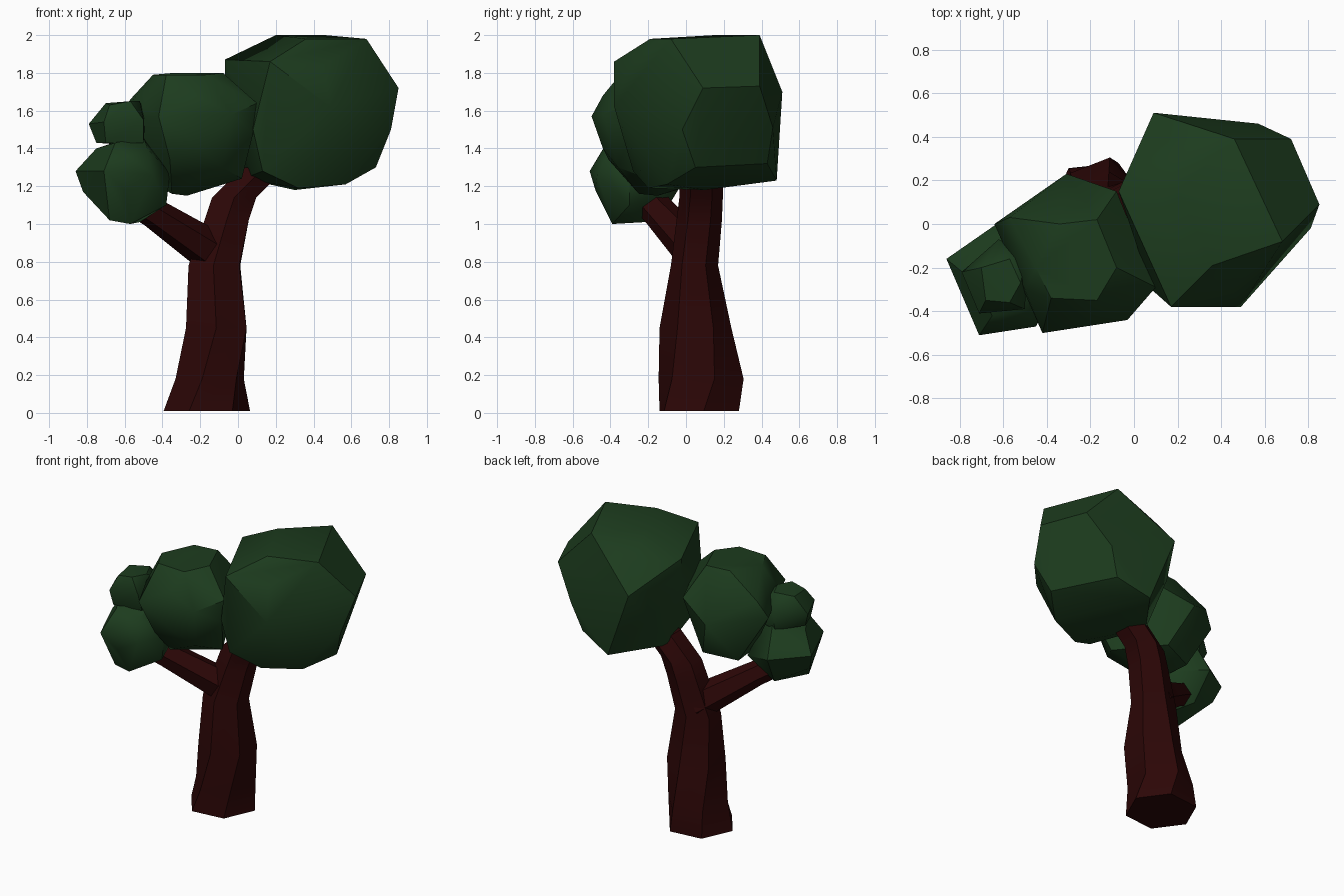
import bpy, bmesh, math
from mathutils import Vector

cube = bpy.data.objects.get("Cube")
if cube:
    bpy.data.objects.remove(cube, do_unlink=True)


def material(name, color):
    mat = bpy.data.materials.new(name)
    mat.use_nodes = True
    mat.diffuse_color = (*color, 1)
    mat.node_tree.nodes["Principled BSDF"].inputs["Base Color"].default_value = (*color, 1)
    return mat


leaf_green = material("leaf green", (.012, .045, .013))
bark_brown = material("bark brown", (.025, .002, .002))


def finish(bm, name, mat, angle):
    """Turn a bmesh into a shaded object with one material."""
    bmesh.ops.recalc_face_normals(bm, faces=bm.faces)
    mesh = bpy.data.meshes.new(name)
    bm.to_mesh(mesh)
    bm.free()
    mesh.materials.append(mat)
    obj = bpy.data.objects.new(name, mesh)
    bpy.context.collection.objects.link(obj)
    bpy.ops.object.select_all(action='DESELECT')
    obj.select_set(True)
    bpy.context.view_layer.objects.active = obj
    bpy.ops.object.shade_smooth_by_angle(angle=math.radians(angle))


def foliage(name, corners):
    """Faceted clump: the convex hull of a few corners."""
    bm = bmesh.new()
    for corner in corners:
        bm.verts.new(corner)
    hull = bmesh.ops.convex_hull(bm, input=bm.verts)
    loose = {v for v in hull["geom_interior"] + hull["geom_unused"]
             if isinstance(v, bmesh.types.BMVert)}
    bmesh.ops.delete(bm, geom=list(loose), context='VERTS')
    bmesh.ops.dissolve_limit(bm, angle_limit=math.radians(5),
                             verts=bm.verts, edges=bm.edges)
    finish(bm, name, leaf_green, 38)


def limb(name, axis, rings, sides=6):
    """Loft six-sided rings (centre, x radius, y radius, turn) set square to an axis."""
    bm = bmesh.new()
    tilt = Vector((0, 0, 1)).rotation_difference(Vector(axis))
    loops = []
    for centre, rx, ry, turn in rings:
        loop = []
        for i in range(sides):
            a = math.radians(turn) + math.tau * i / sides
            offset = tilt @ Vector((rx * math.cos(a), ry * math.sin(a), 0))
            loop.append(bm.verts.new(Vector(centre) + offset))
        loops.append(loop)
    for low, high in zip(loops, loops[1:]):
        for i in range(sides):
            j = (i + 1) % sides
            bm.faces.new((low[i], low[j], high[j], high[i]))
    bm.faces.new(loops[0])
    bm.faces.new(loops[-1])
    finish(bm, name, bark_brown, 30)


# Trunk twisting upwards and bending into the main branch
limb("trunk", (0, 0, 1), [
    ((-.165, .07, .01), .23, .23, 246),
    ((-.15, .08, .18), .19, .23, 258),
    ((-.115, .05, .45), .185, .19, 270),
    ((-.125, .045, .78), .155, .125, 268),
    ((-.06, .07, 1.02), .135, .12, 270),
    ((-.02, .08, 1.14), .135, .115, 270),
    ((.14, .08, 1.3), .135, .115, 270),
])

# Side branch
limb("side_branch", (-.31, -.17, .2), [
    ((-.12, .06, .84), .115, .11, 250),
    ((-.45, -.14, 1.06), .08, .09, 250),
    ((-.56, -.2, 1.13), .08, .09, 250),
])

# Large clump: a front rim, a back rim and slightly domed ends
front_rim = [
    (.17, -.38, 1.86), (.36, -.19, 1.98), (.68, -.08, 1.98), (.85, .09, 1.72),
    (.81, -.02, 1.5), (.73, .05, 1.3), (.57, -.1, 1.21), (.32, -.2, 1.19),
    (.13, -.28, 1.28), (.08, -.3, 1.5),
]
front_dome = [(.49, -.38, 1.62), (.45, -.3, 1.84)]
back_rim = [
    (-.07, .15, 1.87), (.2, .15, 2), (.46, .39, 2), (.72, .39, 1.73),
    (.57, .46, 1.51), (.5, .43, 1.32), (.27, .48, 1.23), (.3, .1, 1.18),
    (.03, .15, 1.24), (-.07, .15, 1.72),
]
back_dome = [(.09, .51, 1.7), (.15, .38, 1.88), (.03, .36, 1.5)]
foliage("large_foliage", front_rim + front_dome + back_rim + back_dome)

# Middle clump: crown, waist, domed front and underside
crown = [
    (-.34, 0, 1.8), (-.17, .02, 1.8), (-.08, -.2, 1.8),
    (-.17, -.35, 1.79), (-.38, -.34, 1.79), (-.45, -.2, 1.79),
]
waist = [
    (-.64, 0, 1.55), (-.57, .03, 1.66), (-.31, .23, 1.5), (-.08, .15, 1.6),
    (.1, -.29, 1.64), (.08, -.29, 1.48), (-.03, -.44, 1.58),
    (-.42, -.5, 1.57), (-.5, -.3, 1.62),
]
front_bulge = [(-.22, -.44, 1.68), (-.2, -.44, 1.4), (-.08, -.36, 1.3)]
underside = [
    (.02, -.2, 1.24), (-.27, -.15, 1.15), (-.35, -.25, 1.16),
    (-.36, -.41, 1.34), (-.2, .1, 1.23), (-.42, .02, 1.2),
]
foliage("middle_foliage", crown + waist + front_bulge + underside)

# Low clump on the side branch
foliage("low_foliage", [
    (-.75, -.25, 1.4), (-.6, -.1, 1.45), (-.5, -.2, 1.46), (-.48, -.4, 1.4),
    (-.65, -.42, 1.43), (-.58, -.46, 1.36),
    (-.86, -.16, 1.28), (-.63, 0, 1.25), (-.42, -.08, 1.2), (-.36, -.3, 1.27),
    (-.45, -.47, 1.26), (-.71, -.51, 1.28), (-.6, -.48, 1.18),
    (-.82, -.2, 1.17), (-.68, -.39, 1.02), (-.57, -.39, 1), (-.52, -.22, 1.01),
    (-.38, -.3, 1.1), (-.6, -.12, 1.05),
])

# Small clump above it
foliage("small_foliage", [
    (-.7, -.2, 1.64), (-.57, -.16, 1.65), (-.52, -.27, 1.65),
    (-.57, -.36, 1.65), (-.68, -.35, 1.63),
    (-.79, -.22, 1.53), (-.62, -.07, 1.55), (-.49, -.14, 1.58),
    (-.5, -.39, 1.55), (-.71, -.41, 1.54),
    (-.75, -.25, 1.43), (-.7, -.38, 1.43), (-.5, -.35, 1.43),
    (-.5, -.13, 1.43), (-.62, -.1, 1.42),
])
